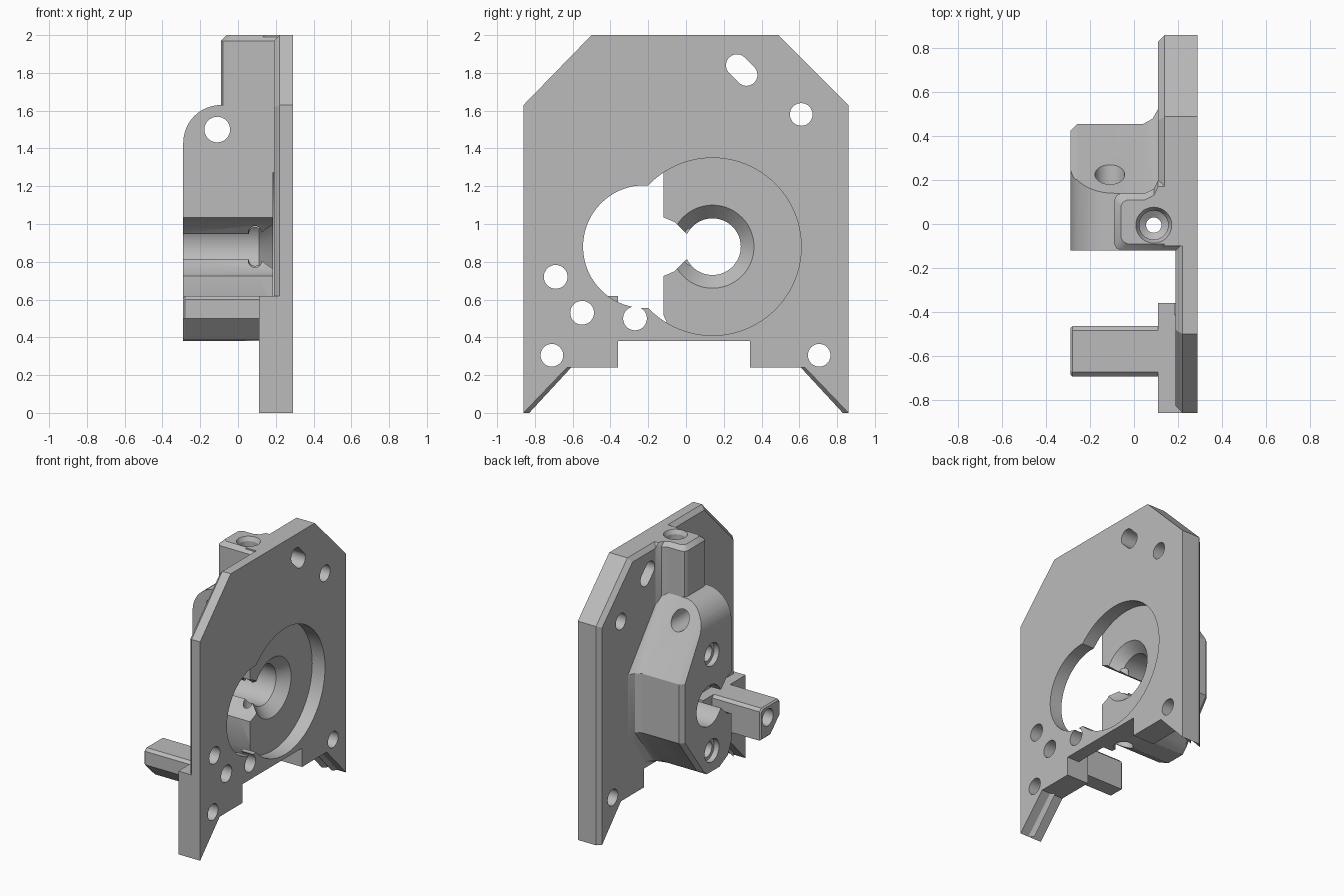
import bpy, bmesh, math

cube = bpy.data.objects.get("Cube")
if cube:
    bpy.data.objects.remove(cube)

grey = bpy.data.materials.new("plain grey")
grey.use_nodes = True
grey.diffuse_color = (0.5, 0.5, 0.5, 1)
grey.node_tree.nodes["Principled BSDF"].inputs["Base Color"].default_value = (0.5, 0.5, 0.5, 1)

PLACE = {"x": lambda a, b, t: (t, a, b),
         "y": lambda a, b, t: (a, t, b),
         "z": lambda a, b, t: (a, b, t)}


def loft(name, axis, profile, levels):
    """Sweep a profile along an axis; each level is (position, optional point shift)."""
    bm = bmesh.new()
    rings = []
    for t, shift in levels:
        pts = [shift(*p) if shift else p for p in profile]
        rings.append([bm.verts.new(PLACE[axis](a, b, t)) for a, b in pts])
    n = len(profile)
    for r, s in zip(rings, rings[1:]):
        for i in range(n):
            j = (i + 1) % n
            bm.faces.new((r[i], r[j], s[j], s[i]))
    bm.faces.new(rings[0][::-1])
    bm.faces.new(rings[-1])
    bmesh.ops.recalc_face_normals(bm, faces=bm.faces)
    mesh = bpy.data.meshes.new(name)
    bm.to_mesh(mesh)
    bm.free()
    mesh.materials.append(grey)
    ob = bpy.data.objects.new(name, mesh)
    bpy.context.collection.objects.link(ob)
    return ob


def prism(name, axis, profile, lo, hi):
    return loft(name, axis, profile, [(lo, None), (hi, None)])


def drill(name, axis, a, b, stations, sides=48):
    """Round cutter through (a, b) with (position, radius) stations."""
    unit = [(math.cos(i * math.tau / sides), math.sin(i * math.tau / sides)) for i in range(sides)]
    return loft(name, axis, unit,
                [(t, lambda u, v, r=r: (a + r * u, b + r * v)) for t, r in stations])


def combine(target, others, operation):
    """Boolean the helpers into the target and remove them."""
    for ob in others:
        mod = target.modifiers.new(ob.name, "BOOLEAN")
        mod.operation, mod.solver, mod.object = operation, "EXACT", ob
        ob.hide_render = True
    bpy.context.view_layer.update()
    deps = bpy.context.evaluated_depsgraph_get()
    mesh = bpy.data.meshes.new_from_object(target.evaluated_get(deps))
    target.modifiers.clear()
    target.data = mesh
    for ob in others:
        bpy.data.objects.remove(ob)


def edge_chamfer(y, z):
    drop = 0.03 if z > 1.9 else 0.012 if z > 1.5 else 0
    return (y * 0.965 if abs(y) > 0.4 else y, z - drop)


# Thin mounting plate, thicker rear half and lower front ledge
rear_edge = [(0.49, 2), (0.86, 1.63), (0.86, 0), (0.63, 0.24), (0.34, 0.24), (0.34, 0.38)]
front_edge = [(-0.36, 0.38), (-0.36, 0.24), (-0.63, 0.24), (-0.86, 0), (-0.86, 1.63), (-0.5, 2)]
body = loft("bracket_body", "x", rear_edge + front_edge,
            [(0.29, None), (0.22, None), (0.19, edge_chamfer)])
rear_plate = loft("rear_plate", "x", rear_edge + [(-0.1, 0.38), (-0.1, 2)],
                  [(0.29, None), (0.14, None), (0.11, edge_chamfer)])
ledge = prism("ledge", "x", [(-0.86, 0), (-0.63, 0.24), (-0.36, 0.24), (-0.36, 0.62), (-0.86, 0.62)],
              0.11, 0.29)


# Bearing boss, flared where it meets the plate, rounded at the upper outer corner
def rear_shift(d):
    return lambda y, z: (y + d if y > 0.2 else y, z)


boss = loft("boss", "x",
            [(-0.12, 1.63), (0.14, 1.63), (0.455, 1.15), (0.455, 0.71), (0.24, 0.42),
             (0.17, 0.38), (0.02, 0.38), (-0.08, 0.43), (-0.12, 0.52)],
            [(0.2, rear_shift(0.07)), (0.11, rear_shift(0.07)), (0.085, rear_shift(0.025)),
             (0.04, None), (-0.26, None), (-0.29, rear_shift(-0.03))])
arc = [(-0.09 - 0.2 * math.sin(t), 1.43 + 0.2 * math.cos(t))
       for t in (i * math.pi / 24 for i in range(13))]
envelope = prism("boss_envelope", "y", arc + [(-0.29, 0.2), (0.4, 0.2), (0.4, 1.63)], -0.5, 0.9)
combine(boss, [envelope], "INTERSECT")


# Screw tower running up to the top edge
def tower_chamfer(x, y):
    return (x + 0.03 if x < 0 else x, y + 0.03 if y < 0 else y - 0.03)


tower = loft("tower", "z",
             [(0.21, -0.12), (-0.06, -0.12), (-0.08, -0.11), (-0.09, -0.09), (-0.09, 0.11),
              (-0.08, 0.13), (-0.06, 0.14), (0.05, 0.14), (0.09, 0.16), (0.11, 0.2), (0.21, 0.2)],
             [(1.45, None), (1.97, None), (2, tower_chamfer)])

# Stand-off post on the ledge
post = loft("post", "x",
            [(-0.465, 0.385), (-0.58, 0.385), (-0.695, 0.5), (-0.695, 0.6), (-0.675, 0.62),
             (-0.485, 0.62), (-0.465, 0.6)],
            [(0.2, None), (-0.28, None),
             (-0.29, lambda y, z: (-0.58 + (y + 0.58) * 0.92, 0.5 + (z - 0.5) * 0.92))])
combine(body, [rear_plate, ledge, boss, tower, post], "UNION")

# Gear pocket, bearing bore and its flared side slot
AXIS_Y, AXIS_Z = 0.14, 0.88
cutters = [
    drill("pocket", "x", AXIS_Y, AXIS_Z, [(0.185, 0.47), (0.4, 0.47)], 96),
    drill("pocket_lobe", "x", -0.22, AXIS_Z, [(0.185, 0.325), (0.4, 0.325)], 72),
    drill("bore", "x", AXIS_Y, AXIS_Z, [(-0.4, 0.15), (0.11, 0.15), (0.185, 0.22), (0.2, 0.22)], 64),
]
lip = [(-0.3, 1.04), (-0.13, 1.04), (-0.06, 1.01), (0, 0.95), (0.06, 0.93)]
slot = lip + [(y, 2 * AXIS_Z - z) for y, z in reversed(lip)]
cutters.append(prism("side_slot", "x", slot, -0.4, 0.19))

# Plate holes
for i, (y, z, r) in enumerate([(-0.69, 0.72, 0.063), (-0.55, 0.53, 0.063), (-0.27, 0.5, 0.063),
                               (-0.71, 0.305, 0.06), (0.705, 0.305, 0.06), (0.61, 1.58, 0.06)]):
    cutters.append(drill(f"plate_hole_{i}", "x", y, z, [(-0.4, r), (0.4, r)], 32))

# Slanted adjusting slot
oval = []
for i in range(32):
    t = math.tau * (i + 0.5) / 32
    u, v = 0.058 * math.cos(t) + math.copysign(0.036, math.cos(t)), 0.058 * math.sin(t)
    c = math.sqrt(0.5)
    oval.append((0.295 + c * (u + v), 1.815 + c * (v - u)))
cutters.append(prism("adjusting_slot", "x", oval, 0, 0.4))

# Blind stepped holes on the boss face
for i, z in enumerate((1.25, 0.535)):
    cutters.append(drill(f"boss_hole_{i}", "x", 0.11, z,
                         [(-0.4, 0.085), (-0.25, 0.085), (-0.25 + 0.001, 0.06), (0.03, 0.06)], 32))

# Vertical screw channel and cross hole
cutters.append(drill("screw_channel", "z", 0.09, -0.005,
                     [(0.2, 0.066), (0.5, 0.066), (0.52, 0.035), (1.6, 0.035),
                      (1.62, 0.066), (1.97, 0.066), (2.01, 0.087), (2.1, 0.087)], 32))
cutters.append(drill("cross_hole", "y", -0.11, 1.5, [(-0.4, 0.068), (0.8, 0.068)], 32))
combine(body, cutters, "DIFFERENCE")

# Smooth the curved walls, keep edges sharp
bpy.ops.object.select_all(action="DESELECT")
body.select_set(True)
bpy.context.view_layer.objects.active = body
bpy.ops.object.shade_smooth_by_angle(angle=math.radians(25))
